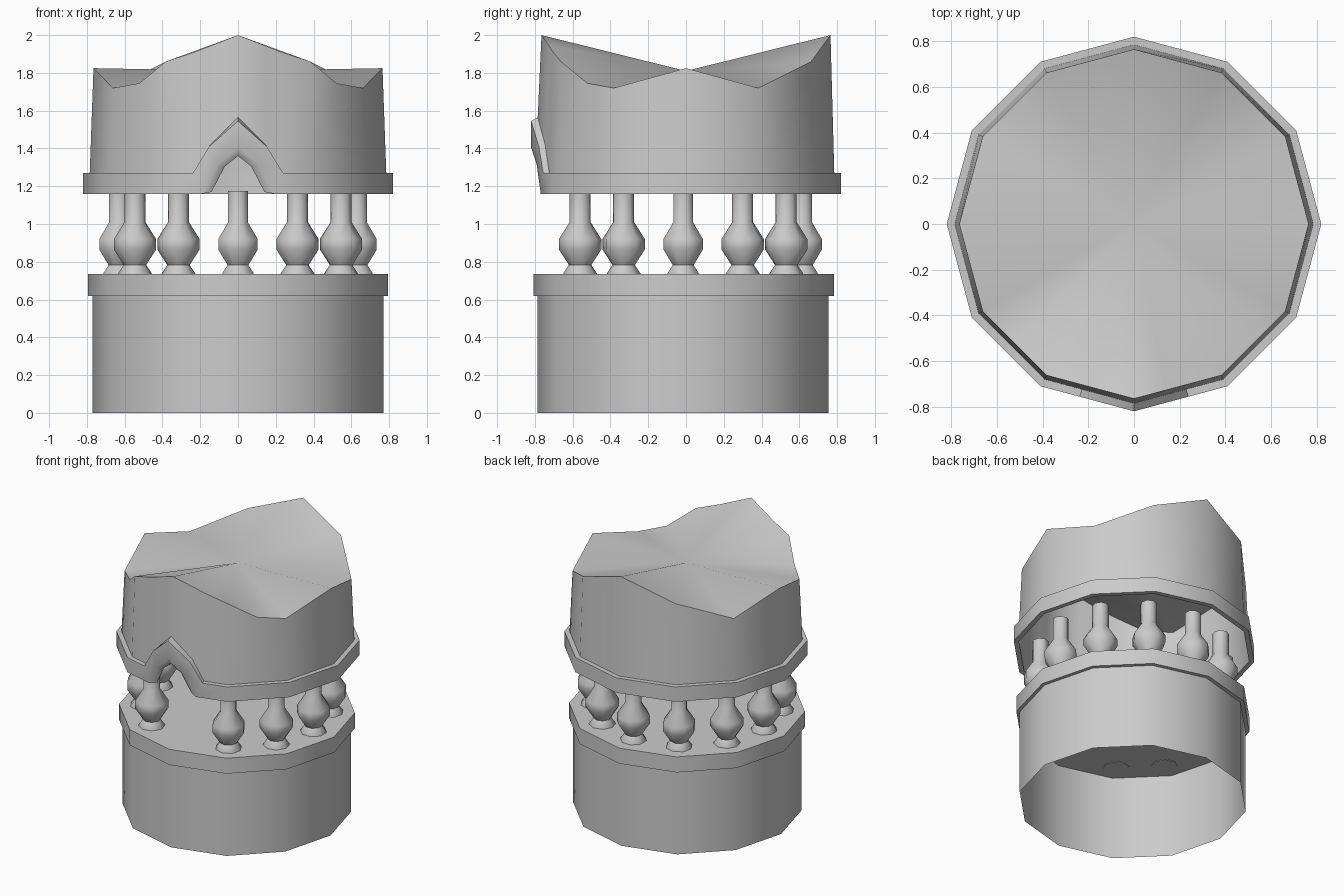
import bpy, bmesh
from math import sin, cos, radians

if "Cube" in bpy.data.objects:
    bpy.data.objects.remove(bpy.data.objects["Cube"])

stone = bpy.data.materials.new("pale grey stone")
stone.use_nodes = True
GREY = (0.6, 0.6, 0.6, 1)
stone.diffuse_color = GREY
stone.node_tree.nodes["Principled BSDF"].inputs["Base Color"].default_value = GREY


def ring_point(angle, radius, z, cy=0.0):
    """Point on a twelve-sided outline; angle 0 is the front corner."""
    r = radius * cos(radians(15)) / cos(radians(angle % 30 - 15))
    return (r * sin(radians(angle)), cy - r * cos(radians(angle)), z)


def loft(name, stations, closed=False, cap_start=False, cap_end=False, tip=None):
    """Skin a loop of stations; each station is a list of points."""
    bm = bmesh.new()
    grid = [[bm.verts.new(p) for p in s] for s in stations]
    rows = len(grid[0])
    for i, a in enumerate(grid):
        b = grid[(i + 1) % len(grid)]
        for j in range(rows if closed else rows - 1):
            k = (j + 1) % rows
            bm.faces.new((a[j], b[j], b[k], a[k]))
    if cap_start:
        bm.faces.new([s[0] for s in grid])
    if cap_end:
        bm.faces.new([s[-1] for s in grid])
    if tip:
        top = bm.verts.new(tip)
        for i, a in enumerate(grid):
            bm.faces.new((a[-1], grid[(i + 1) % len(grid)][-1], top))
    bmesh.ops.recalc_face_normals(bm, faces=bm.faces)
    mesh = bpy.data.meshes.new(name)
    bm.to_mesh(mesh)
    bm.free()
    mesh.materials.append(stone)
    obj = bpy.data.objects.new(name, mesh)
    bpy.context.collection.objects.link(obj)
    bpy.ops.object.select_all(action="DESELECT")
    obj.select_set(True)
    bpy.context.view_layer.objects.active = obj
    bpy.ops.object.shade_smooth_by_angle(angle=radians(50))
    return obj


def both_sides(half):
    """Mirror half stations, front to back, into a full loop."""
    mirrored = [[(-x, y, z) for x, y, z in s] for s in half[1:-1]]
    return half + mirrored[::-1]


CORNERS = range(0, 360, 30)

# Hollow base drum and the solid floor slab on it
loft("base_drum", [[ring_point(a, 0.77, z, -0.015) for z in (0, 0.62)] for a in CORNERS])
loft("floor_slab", [[ring_point(a, 0.795, z, -0.012) for z in (0.62, 0.735)] for a in CORNERS],
     cap_start=True, cap_end=True)

# Balusters, leaving the front bay open as an entrance
PROFILE = [(0.09, 0.617), (0.09, 0.738), (0.06, 0.783), (0.113, 0.865),
           (0.113, 0.92), (0.056, 1.01), (0.056, 1.175)]
for n in range(1, 12):
    a = n * 30
    cx, cy = 0.63 * sin(radians(a)), -0.015 - 0.63 * cos(radians(a))
    sides = [radians(a + 22.5 + 45 * k) for k in range(8)]
    loft(f"baluster_{n}",
         [[(cx + r * sin(t), cy - r * cos(t), z) for r, z in PROFILE] for t in sides],
         cap_start=True, cap_end=True)

# Moulding that rises into a pointed arch over the entrance
OUT, INN, LOW, HIGH = 0.82, 0.785, 1.16, 1.27
arch = [
    [(0, OUT, 1.405), (0, OUT, 1.545), (0, INN, 1.565), (0, INN, 1.36)],
    [(7.9, OUT, 1.315), (11.1, OUT, 1.41), (11.1, INN, 1.42), (5.2, INN, 1.305)],
    [(13.9, OUT, LOW), (17.5, OUT, HIGH), (17.5, INN, HIGH), (10.6, INN, 1.17)],
]
plain = [[(a, OUT, LOW), (a, OUT, HIGH), (a, INN, HIGH), (a, INN, LOW)]
         for a in range(30, 181, 30)]
loft("arched_moulding", both_sides([[ring_point(*p) for p in s] for s in arch + plain]),
     closed=True)

# Tapered upper drum: (angle, lower edge, upper edge), with a wavy roof
WALL = [(0, 1.565, 2.0), (11.1, 1.42, 1.945), (17.5, HIGH, 1.913), (30, HIGH, 1.86),
        (45, HIGH, 1.745), (60, HIGH, 1.72), (90, HIGH, 1.825), (120, HIGH, 1.72),
        (150, HIGH, 1.86), (180, HIGH, 2.0)]
loft("upper_drum", both_sides([[ring_point(a, INN, lo), ring_point(a, 0.765, hi)]
                               for a, lo, hi in WALL]), tip=(0, 0, 1.81))
